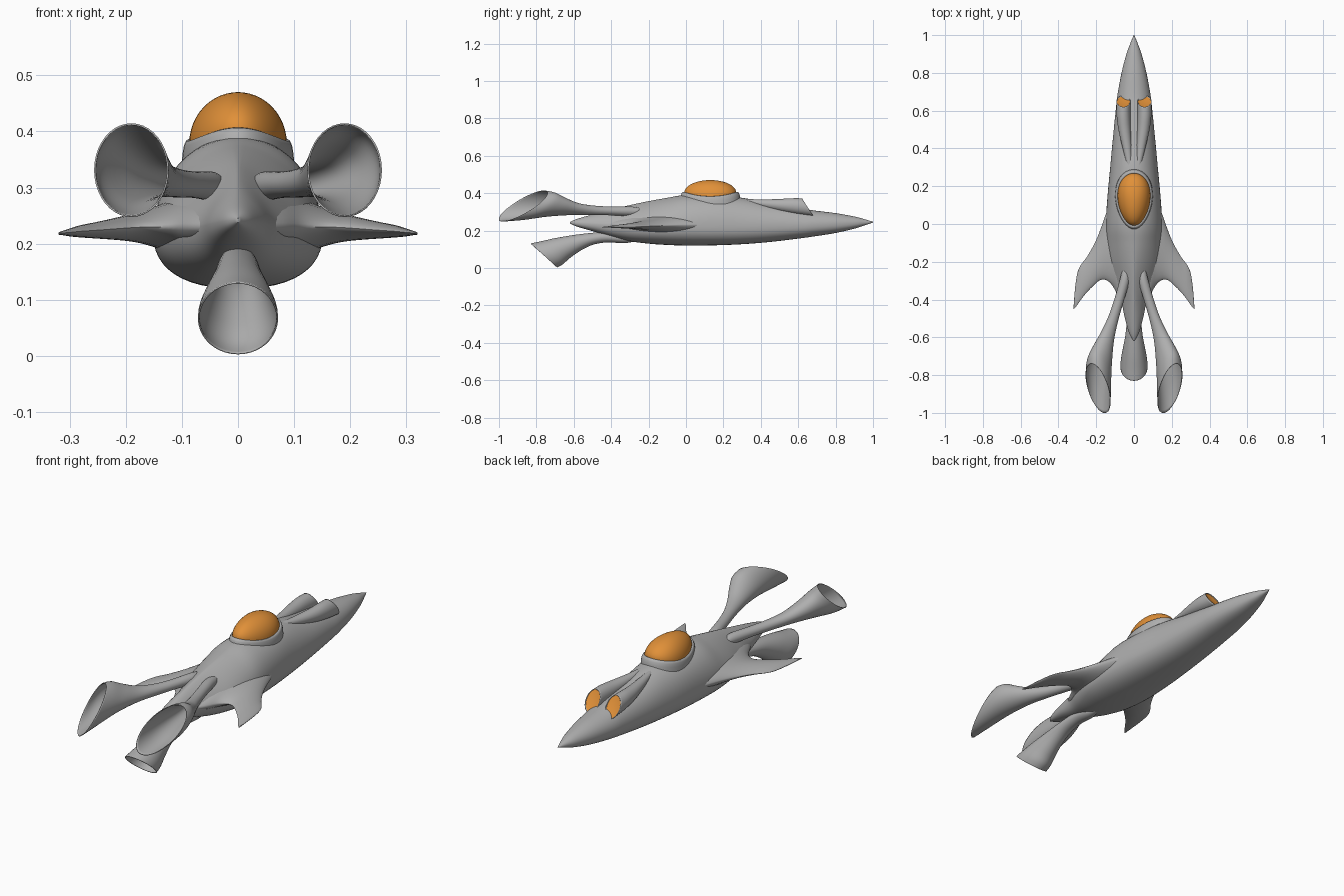
import bpy, bmesh, math

if "Cube" in bpy.data.objects:
    bpy.data.objects.remove(bpy.data.objects["Cube"])


def material(name, rgb):
    m = bpy.data.materials.new(name)
    m.diffuse_color = (*rgb, 1)
    m.use_nodes = True
    m.node_tree.nodes["Principled BSDF"].inputs["Base Color"].default_value = m.diffuse_color
    return m


GREY = material("hull grey", (0.43, 0.43, 0.43))
ORANGE = material("glass orange", (0.75, 0.28, 0.04))


def smooth(rows, n=5):
    """Catmull-Rom interpolation between station rows."""
    out = []
    for i in range(len(rows) - 1):
        p = [rows[max(i - 1, 0)], rows[i], rows[i + 1], rows[min(i + 2, len(rows) - 1)]]
        for k in range(n):
            t = k / n
            out.append([0.5 * (2 * b + (c - a) * t + (2 * a - 5 * b + 4 * c - d) * t * t
                               + (3 * b - a - 3 * c + d) * t ** 3) for a, b, c, d in zip(*p)])
    return out + [list(rows[-1])]


def loft(name, rings, mat, cap_start=True, cap_end=True, mirror=False, thickness=0, angle=40):
    bm = bmesh.new()
    vs = [[bm.verts.new(p) for p in r] for r in rings]
    n = len(vs[0])
    for a, b in zip(vs, vs[1:]):
        for i in range(n):
            bm.faces.new((a[i], a[(i + 1) % n], b[(i + 1) % n], b[i]))
    if cap_start:
        bm.faces.new(vs[0])
    if cap_end:
        bm.faces.new(vs[-1])
    bmesh.ops.recalc_face_normals(bm, faces=bm.faces)
    me = bpy.data.meshes.new(name)
    bm.to_mesh(me)
    bm.free()
    me.materials.append(mat)
    ob = bpy.data.objects.new(name, me)
    bpy.context.collection.objects.link(ob)
    bpy.ops.object.select_all(action='DESELECT')
    ob.select_set(True)
    bpy.context.view_layer.objects.active = ob
    bpy.ops.object.shade_smooth_by_angle(angle=math.radians(angle))
    if thickness:
        s = ob.modifiers.new("wall", 'SOLIDIFY')
        s.thickness, s.offset = thickness, 0
    if mirror:
        ob.modifiers.new("mirror", 'MIRROR')
    return ob


def angles(n):
    return [2 * math.pi * i / n for i in range(n)]


def spow(v, e):
    return math.copysign(abs(v) ** e, v)


def slanted(x, y, z, rx, rz, f, sx, sz, n=40):
    """Elliptical ring whose plane leans by sx, sz."""
    return [(x + rx * math.cos(t), y + f * (sx * math.cos(t) + sz * math.sin(t)),
             z + rz * math.sin(t)) for t in angles(n)]


# Fuselage: y, half width, mid z, top z, bottom z, upper roundness
hull = [(1, .002, .245, .247, .243, 2), (.95, .022, .243, .262, .226, 2),
        (.9, .04, .24, .275, .21, 2), (.8, .066, .235, .293, .187, 2),
        (.68, .088, .23, .308, .168, 2), (.6, .097, .227, .322, .157, 2),
        (.45, .112, .225, .345, .139, 2), (.3, .126, .222, .375, .127, 2),
        (.15, .14, .22, .385, .121, 2.2), (0, .15, .22, .39, .12, 2),
        (-.1, .15, .22, .375, .123, 1.7), (-.2, .14, .222, .357, .13, 1.45),
        (-.3, .11, .226, .336, .143, 1.3), (-.4, .07, .23, .312, .168, 1.4),
        (-.5, .048, .235, .286, .197, 1.6), (-.58, .025, .24, .263, .22, 1.8),
        (-.62, .002, .242, .246, .238, 2)]
rings = []
for y, hw, zm, zt, zb, nt in smooth(hull):
    ring = []
    for t in angles(48):
        c, s = math.cos(t), math.sin(t)
        n, h = (nt, zt - zm) if s >= 0 else (2.4, zm - zb)
        ring.append((hw * spow(c, 2 / n), y, zm + h * spow(s, 2 / n)))
    rings.append(ring)
loft("fuselage", rings, GREY, angle=60)

# Swept wings: x, leading y, trailing y, mid z, half thickness
wing = [(.03, .3, -.46, .23, .07), (.08, .22, -.39, .23, .06), (.115, .14, -.325, .23, .048),
        (.15, .05, -.296, .23, .036), (.18, -.035, -.298, .229, .027),
        (.21, -.105, -.322, .227, .021), (.25, -.175, -.362, .224, .015),
        (.28, -.215, -.4, .222, .011), (.3, -.26, -.428, .22, .007),
        (.312, -.34, -.443, .219, .004), (.32, -.44, -.45, .218, .002)]
rings = []
for x, le, te, z, h in smooth(wing, 4):
    ring = []
    for t in angles(32):
        c = math.cos(t)
        ring.append((x, (le + te) / 2 + (le - te) / 2 * c, z + h * spow(math.sin(t), 1.3)))
    rings.append(ring)
loft("wing", rings, GREY, mirror=True, angle=60)

# Upper flared engine pipes: x, y, z, rx, rz, slant
pipe = [(.043, -.235, .3, .003, .004, 0), (.044, -.245, .301, .016, .017, 0),
        (.05, -.3, .303, .025, .024, 0), (.078, -.4, .305, .025, .022, 0),
        (.11, -.5, .308, .027, .024, .05), (.143, -.6, .315, .036, .031, .2),
        (.17, -.7, .325, .052, .05, .45), (.186, -.79, .33, .063, .072, .75),
        (.19, -.87, .331, .065, .082, 1)]
loft("upper_engine_pipe", [slanted(*s, .07, .11) for s in smooth(pipe)], GREY,
     cap_end=False, mirror=True, thickness=.003, angle=60)

# Lower flared engine pipe
pipe = [(0, -.26, .15, .004, .004, 0), (0, -.33, .156, .028, .022, 0),
        (0, -.42, .165, .031, .027, 0), (0, -.5, .156, .036, .03, .05),
        (0, -.58, .135, .043, .04, .25), (0, -.66, .106, .057, .052, .55),
        (0, -.72, .08, .068, .06, .85), (0, -.76, .067, .07, .063, 1)]
loft("lower_engine_pipe", [slanted(*s, 0, -.07) for s in smooth(pipe)], GREY,
     cap_end=False, thickness=.003, angle=60)

# Intake humps on the nose, with orange mouths
hump = [(.056, .65, .325, .036, .046, 1), (.056, .58, .33, .035, .041, .5),
        (.05, .5, .335, .031, .032, .2), (.036, .4, .345, .022, .02, 0),
        (.022, .3, .36, .01, .008, 0)]
loft("intake_hump", [slanted(*s, 0, -.03) for s in smooth(hump)], GREY,
     cap_start=False, mirror=True, thickness=.003, angle=60)
mouth = [(.056, .65 - .008 * k, .325, .035 * r, .045 * r, r)
         for k, r in ((.5, .98), (.8, .7), (1, .4), (1.1, .05))]
loft("intake_mouth", [slanted(*s, 0, -.03) for s in mouth], ORANGE,
     cap_start=False, mirror=True)


# Cockpit: egg-shaped outline on a saddle-shaped rim
def egg(scale, lift, peak=0.0, n=48):
    ring = []
    for t in angles(n):
        c, s = math.cos(t), math.sin(t)
        rim = .378 + .024 * c * c + lift
        ring.append((.086 * scale * s * (1 + .15 * c), .13 + .139 * scale * c,
                     rim * (1 - peak) + .47 * peak))
    return ring


phis = [math.pi / 2 * k / 12 for k in range(12)] + [1.55]
loft("canopy", [egg(math.cos(p), 0, math.sin(p)) for p in phis], ORANGE, angle=60)
loft("canopy_collar", [egg(1.16, -.05), egg(1.14, -.02), egg(1.11, -.004), egg(1.07, .004),
                       egg(1.02, .005), egg(.98, .002), egg(.96, -.02)], GREY, angle=60)
